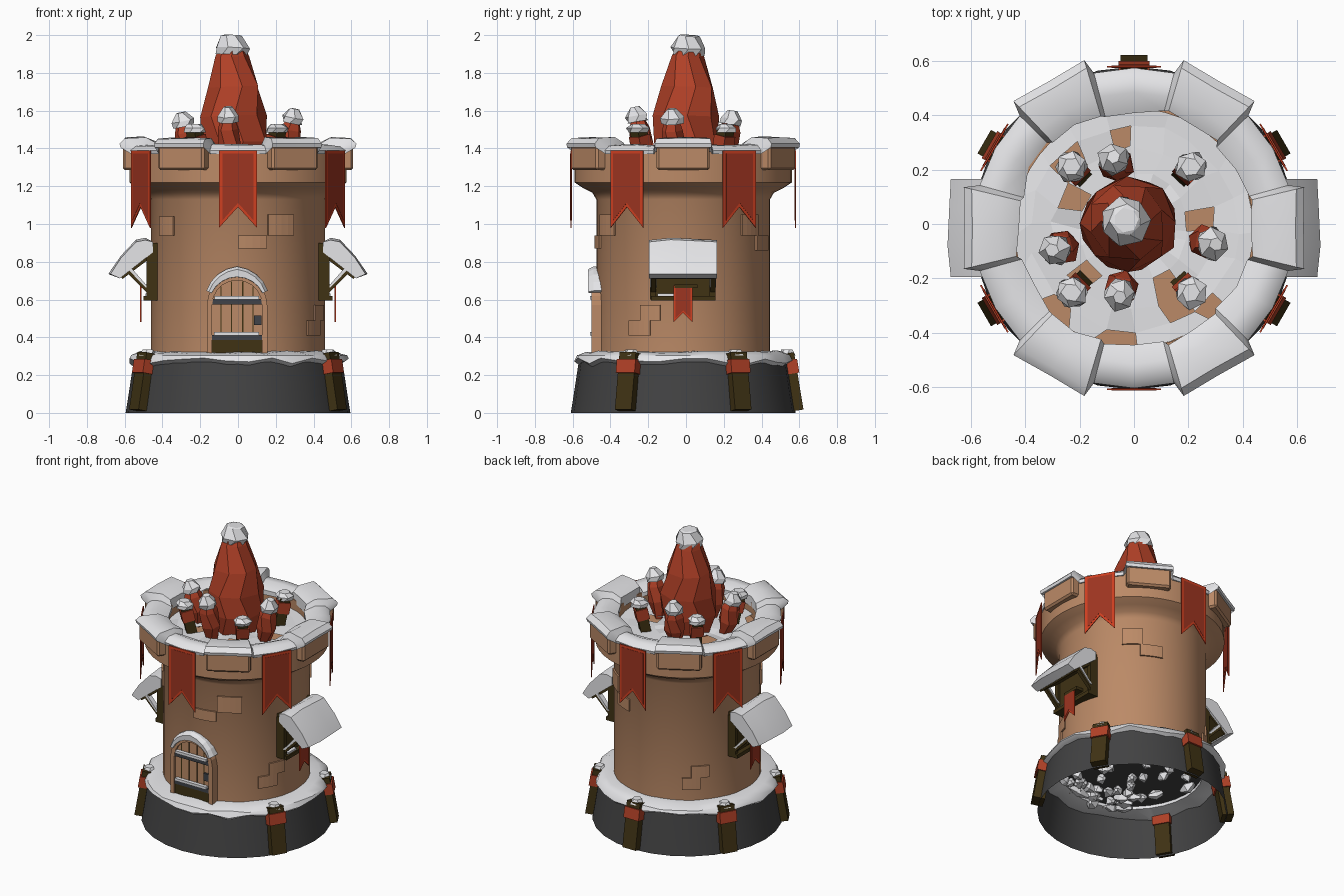
import bpy, bmesh, math, random
from mathutils import Vector, Matrix

if "Cube" in bpy.data.objects:
    bpy.data.objects.remove(bpy.data.objects["Cube"])

random.seed(4)
CY = -0.015                      # tower axis sits slightly toward the front
J = lambda s: random.uniform(-s, s)


def colour(name, r, g, b):
    m = bpy.data.materials.new(name)
    m.diffuse_color = (r, g, b, 1)
    m.use_nodes = True
    m.node_tree.nodes["Principled BSDF"].inputs["Base Color"].default_value = m.diffuse_color
    return m


STONE = colour("dark stone", 0.055, 0.055, 0.056)
TAN = colour("tan wall", 0.50, 0.255, 0.135)
RED = colour("crystal red", 0.44, 0.052, 0.02)
BRIGHT = colour("banner border red", 0.62, 0.05, 0.015)
CLOTH = colour("banner cloth red", 0.34, 0.035, 0.015)
WOOD = colour("dark wood", 0.05, 0.032, 0.007)
METAL = colour("dark metal", 0.05, 0.055, 0.065)
SNOW = colour("snow", 0.78, 0.78, 0.80)


def P(deg, r, z):
    a = math.radians(deg)
    return Vector((r * math.cos(a), CY + r * math.sin(a), z))


def make(name, verts, faces, mat, smooth=None):
    me = bpy.data.meshes.new(name)
    me.from_pydata([tuple(v) for v in verts], [], faces)
    bm = bmesh.new()
    bm.from_mesh(me)
    bmesh.ops.remove_doubles(bm, verts=bm.verts, dist=1e-5)
    bmesh.ops.recalc_face_normals(bm, faces=bm.faces)
    bm.to_mesh(me)
    bm.free()
    me.materials.append(mat)
    ob = bpy.data.objects.new(name, me)
    bpy.context.collection.objects.link(ob)
    if smooth:
        bpy.context.view_layer.objects.active = ob
        ob.select_set(True)
        bpy.ops.object.shade_smooth_by_angle(angle=math.radians(smooth))
        ob.select_set(False)
    return ob


def loft(name, rings, mat, closed=False, caps=False, smooth=None):
    """Skin equal-length rings; closed joins the last ring to the first."""
    n, k = len(rings), len(rings[0])
    verts = [v for r in rings for v in r]
    faces = [(i * k + j, i * k + (j + 1) % k, (i + 1) % n * k + (j + 1) % k, (i + 1) % n * k + j)
             for i in range(n if closed else n - 1) for j in range(k)]
    if caps:
        faces += [tuple(range(k)), tuple(range((n - 1) * k, n * k))]
    return make(name, verts, faces, mat, smooth)


def lathe(name, prof, mat, seg, smooth=None):
    return loft(name, [[P(360 * j / seg, max(r, 1e-7), z) for j in range(seg)] for r, z in prof],
                mat, smooth=smooth)


def prism(name, pts, a, b, mat, frame):
    """Extrude a 2D outline between depths a and b; frame maps (u, v, depth) to space."""
    return loft(name, [[frame(u, v, d) for u, v in pts] for d in (a, b)], mat, caps=True)


def beam(name, p, q, w, d, mat, t0=0, t1=1):
    """Square bar from p to q, w wide sideways and d deep."""
    p, q = p.lerp(q, t0), p.lerp(q, t1)
    ax = (q - p).normalized()
    out = Vector((p.x, p.y - CY, 0)).normalized()
    s = Vector((-out.y, out.x, 0))
    o = s.cross(ax)
    return loft(name, [[c + s * w * x + o * d * y for x, y in
                        ((-.5, -.5), (.5, -.5), (.5, .5), (-.5, .5))] for c in (p, q)], mat, caps=True)


def box(name, x0, x1, y0, y1, z0, z1, mat):
    return prism(name, [(x0, y0), (x1, y0), (x1, y1), (x0, y1)], z0, z1, mat,
                 lambda u, v, d: (u, v, d))


def gem(name, base, tip, prof, mat, n=7, jit=0.0):
    """Faceted lump along base-tip from (fraction, radius) pairs."""
    rot = (tip - base).to_track_quat('Z', 'Y')
    rings = []
    for i, (t, r) in enumerate(prof):
        rings.append([base.lerp(tip, t) + rot @ Vector((
            r * (1 + J(jit)) * math.cos(2 * math.pi * (j + i % 2 * .4) / n),
            r * (1 + J(jit)) * math.sin(2 * math.pi * (j + i % 2 * .4) / n), 0)) for j in range(n)])
    return loft(name, rings, mat, caps=True)


def radial(deg):
    """Frame facing outward at an angle: u sideways, v up, depth = radius."""
    a = math.radians(deg)
    return lambda u, v, d: P(deg, d, v) + Vector((-math.sin(a), math.cos(a), 0)) * u


def banner(name, deg, r, w, top, low, notch, edge):
    def tail(e):
        return [(-w + e, top - e), (w - e, top - e), (w - e, low + e * 2.2), (0, notch + e * 1.2),
                (-w + e, low + e * 2.2)]
    prism(name + "_border", tail(0), r - .003, r + .003, BRIGHT, radial(deg))
    prism(name + "_cloth", tail(edge), r - .0045, r + .0045, CLOTH, radial(deg))


# Hollow stone plinth, with loose snow showing on its underside
lathe("plinth", [(.595, 0), (.585, .06), (.55, .29), (0, .29)], STONE, 28, 35)
for i in range(45):
    a, r = random.uniform(0, 360), .42 * math.sqrt(random.random())
    gem("plinth_rubble", P(a, r, .25), P(a + J(20), r + .05, .275),
        [(0, .012), (.5, .035), (1, .015)], SNOW, 5, .3)

# Tower body with corbelled crown and sunken roof floor
lathe("tower_body", [(.46, .27), (.46, 1.13), (.48, 1.165), (.53, 1.19), (.575, 1.22), (.575, 1.385),
                     (.44, 1.385), (.44, 1.29), (0, 1.29)], TAN, 48, 35)

# Crown blocks, banners
for k in range(6):
    b = prism("crown_block", [(-.14, 1.285), (.14, 1.285), (.14, 1.415), (-.14, 1.415)], .48, .61,
              TAN, radial(60 * k))
    bev = b.modifiers.new("bevel", 'BEVEL')
    bev.width, bev.segments = .012, 1
    banner("banner", 30 + 60 * k, .594, .1, 1.39, .98, 1.09, .018)

# Snow on the crown, thicker over the blocks
rings = []
for k in range(6):
    for da, on in ((-15.5, 0), (-13.5, 1), (0, 1), (13.5, 1), (15.5, 0), (30, 0)):
        a = 60 * k + da
        ro = (.625 if da == 0 else .645) if on else .59
        zt = (1.458 if on else 1.42) + J(.006)
        zb = 1.405 if on else 1.37
        ri = .435 + J(.015)
        rings.append([P(a, ri, 1.36), P(a, ri, zt - .03), P(a, .5, zt), P(a, ro - .03, zt - .005),
                      P(a, ro, zb + .02), P(a, ro - .005, zb), P(a, .5, zb)])
loft("crown_snow", rings, SNOW, closed=True, smooth=40)

# Snow on the plinth
rings = []
for i in range(30):
    a, j = 12 * i, J(.018)
    rings.append([P(a, .44, .27), P(a, .44, .325), P(a, .52, .322 + J(.01)), P(a, .565 + j, .305),
                  P(a, .58 + j * .5, .275 + j), P(a, .55, .255 + j)])
loft("plinth_snow", rings, SNOW, closed=True, smooth=40)

# Patchy snow on the roof floor
radii, n = (0.02, .2, .3, .38, .45), 20
verts = [P(18 * j + J(5), r + J(.012), 1.305 + .02 * random.random()) for r in radii for j in range(n)]
faces = [(i * n + j, i * n + (j + 1) % n, (i + 1) * n + (j + 1) % n, (i + 1) * n + j)
         for i in range(4) for j in range(n) if i == 0 or random.random() > .13]
make("roof_floor_snow", verts, faces, SNOW)

# Large crystal with snow cap
lean = [(0, .14), (.2, .178), (.4, .175), (.62, .142), (.85, .088), (.99, .05)]
gem("large_crystal", Vector((-.015, -.005, 1.29)), Vector((-.035, .015, 1.99)), lean, RED, 8, .07)
gem("large_crystal_snow", Vector((-.035, .01, 1.895)), Vector((-.03, .015, 2.0)),
    [(0, .086), (.35, .092), (.95, .06), (1, .045)], SNOW, 7, .08)

# Small crystals leaning outward
for x, y, h in ((-.07, .23, 1.60), (.28, -.07, 1.61), (-.05, -.25, 1.62), (-.28, -.09, 1.59)):
    base, tip = Vector((x * .85, y * .85, 1.29)), Vector((x * 1.08, y * 1.08, h))
    gem("small_crystal", base, tip, [(0, .035), (.35, .064), (.65, .058), (.97, .02)], RED, 6, .1)
    gem("small_crystal_snow", base.lerp(tip, .76), tip, [(0, .058), (.4, .06), (1, .025)], SNOW, 6, .12)

# Short banded posts on the roof
for x, y in ((-.22, .2), (.2, .2), (.2, -.24), (-.22, -.24)):
    p, q = Vector((x * .9, y * .9, 1.29)), Vector((x * 1.05, y * 1.05, 1.5))
    beam("roof_post", p, q, .065, .065, WOOD)
    beam("roof_post_band", p, q, .08, .08, RED, .5, .85)
    gem("roof_post_snow", q - Vector((0, 0, .015)), q + Vector((0, 0, .03)),
        [(0, .058), (.5, .06), (1, .035)], SNOW, 6, .12)

# Leaning buttress posts around the plinth
for a in (30, 90, 150, 210, 330):
    p, q = P(a, .60, .012), P(a, .55, .315)
    beam("buttress", p, q, .10, .075, WOOD)
    beam("buttress_band", p, q, .115, .095, RED, .64, .88)
    gem("buttress_snow", q + Vector((0, 0, -.01)), q + Vector((0, 0, .02)),
        [(0, .045), (1, .03)], SNOW, 6, .15)

# Raised wall bricks (angle, half angle, bottom, top)
for a, h, z0, z1 in ((299.5, 9.5, .94, 1.05), (279.5, 9.5, .87, .94), (338, 7, .49, .57),
                     (330, 8, .41, .49), (50, 8, .94, 1.05), (65, 9, .86, .94), (135, 7, .48, .56),
                     (128, 7, .40, .48), (215, 8, .94, 1.04)):
    rings = []
    for i in range(5):
        t = a - h + h * i / 2
        rings.append([P(t, .44, z0), P(t, .47, z0), P(t, .47, z1), P(t, .44, z1)])
    loft("wall_brick", rings, TAN, caps=True)

# Arched door
front = lambda u, v, d: (u - .005, d, v)


def arch(r, base, spring):
    return [(-r, base)] + [(r * math.cos(math.pi * (1 - i / 10)), spring + r * math.sin(math.pi * (1 - i / 10)))
                           for i in range(11)] + [(r, base)]


o, i_ = arch(.16, .3, .57), arch(.132, .3, .57)
loft("door_frame", [[front(*a, -.40), front(*a, -.50), front(*b, -.50), front(*b, -.40)]
                    for a, b in zip(o, i_)], TAN, caps=True)
prism("door_planks", arch(.135, .3, .57), -.40, -.483, TAN, front)
for x in (-.085, -.03, .03, .085):
    box("plank_gap", x - .008, x - .002, -.4855, -.48, .33, .57 + math.sqrt(.13 ** 2 - x * x), WOOD)
box("door_foot", -.137, .127, -.492, -.45, .31, .39, WOOD)
for z in (.575, .385):
    box("door_strap", -.137, .127, -.497, -.47, z, z + .028, METAL)
    box("door_strap_snow", -.135 + z * .02, .11, -.508, -.47, z + .026, z + .044, SNOW)
box("door_handle", .085, .125, -.497, -.47, .465, .515, METAL)
rings = []
for k in range(9):                       # snow lying along the top of the arch
    t = math.pi * (.14 + .72 * k / 8)
    f = lambda r, d: front(r * math.cos(t), .57 + r * math.sin(t), d)
    lift = .205 - .025 * abs(k - 4) / 4
    rings.append([f(.145, -.43), f(.15, -.515), f(lift - .015, -.518), f(lift, -.49), f(lift, -.43)])
loft("door_arch_snow", rings, SNOW, caps=True)

# Side windows with snowy awnings, mirrored left and right
for s, deg in ((1, 0), (-1, 180)):
    side = lambda u, v, d: (s * u, d, v)
    slab = lambda name, pts, y0, y1, mat: prism(name, pts, y0, y1, mat, side)
    rect = lambda x0, x1, z0, z1: [(x0, z0), (x1, z0), (x1, z1), (x0, z1)]
    slab("window_panel", rect(.40, .468, .61, .90), -.185, .15, WOOD)
    slab("window_sill", rect(.42, .50, .595, .62), -.185, .155, WOOD)
    slab("window_sill_snow", rect(.42, .49, .62, .632), -.15, -.06, SNOW)
    for y in (-.19, .125):
        slab("window_jamb", rect(.42, .485, .60, .88), y, y + .03, WOOD)
        slab("awning_strut", [(.46, .64), (.485, .64), (.60, .755), (.585, .775)], y + .005, y + .03, WOOD)
        slab("awning_strut_snow", [(.475, .665), (.49, .665), (.59, .768), (.58, .785)], y, y + .035, SNOW)
    slab("awning_board", [(.45, .855), (.45, .83), (.61, .71), (.63, .725)], -.18, .15, WOOD)
    rows = []
    for y, e in ((-.195, 0), (-.08, .012), (.05, .006), (.165, 0)):
        rows.append([side(*p, y) for p in ((.45, .85), (.45, .905), (.49, .915 + e), (.54, .905 + e),
                                           (.62, .82 + e), (.675 + e, .735), (.625, .712))])
    loft("awning_snow", rows, SNOW, caps=True, smooth=30)
    slab("pennant_rod", rect(.46, .52, .66, .68), -.06, .06, WOOD)
    banner("window_pennant", deg, .515, .05, .675, .48, .53, .01)
